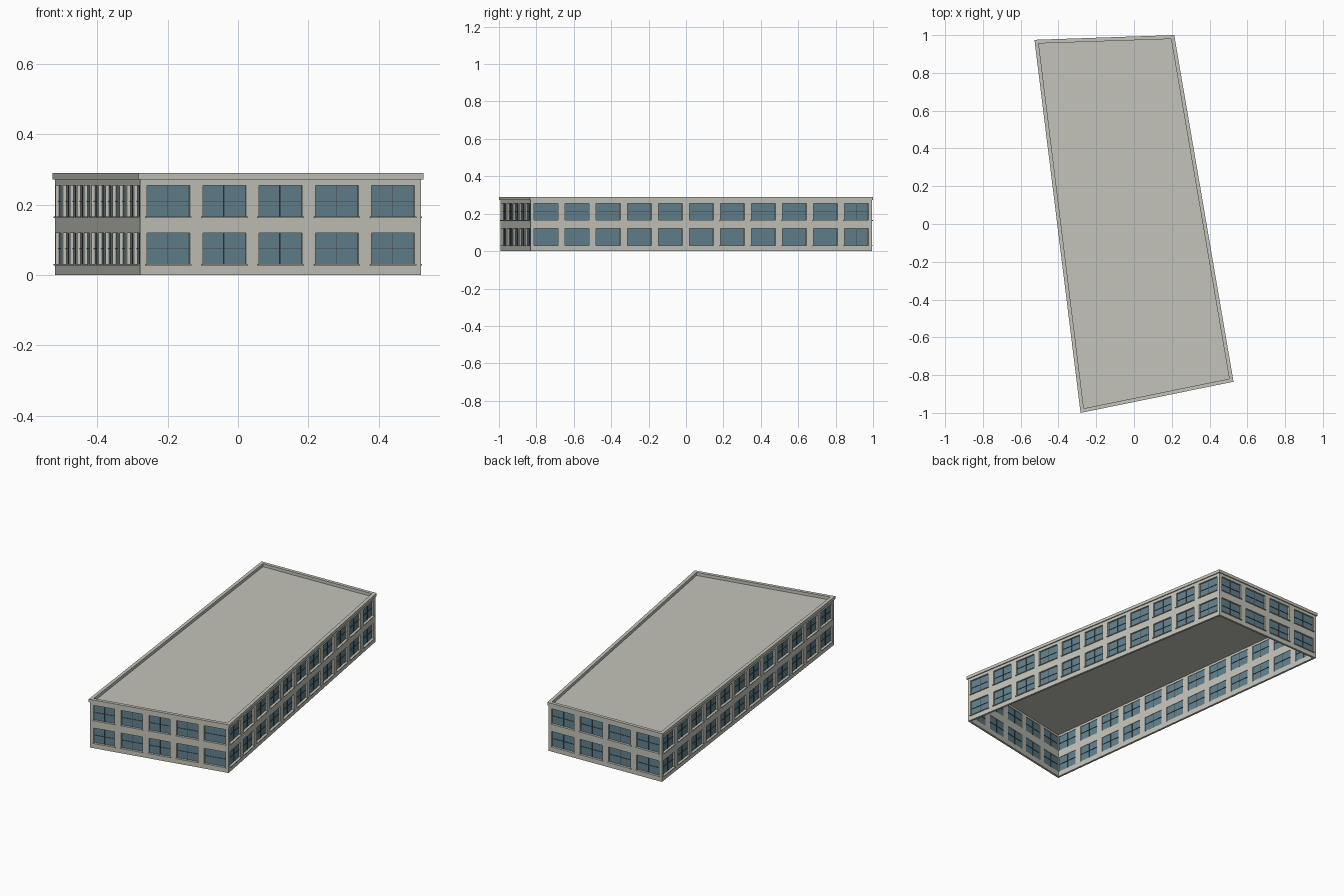
import bpy, bmesh
from mathutils import Vector, Matrix

cube = bpy.data.objects.get("Cube")
if cube:
    bpy.data.objects.remove(cube)

CORNERS = [(-0.283, -1.0), (0.527, -0.835), (0.213, 1.0), (-0.527, 0.975)]
BAYS = [5, 11, 4, 12]            # front, right-hand long side, back, other long side
ROWS = [0, 0.03, 0.12, 0.165, 0.255, 0.272]
TOP = 0.29
GAP = 0.038                      # pier between neighbouring windows
GLASS_DEPTH = 0.01


def material(name, colour):
    mat = bpy.data.materials.new(name)
    mat.use_nodes = True
    mat.diffuse_color = (*colour, 1)
    mat.node_tree.nodes["Principled BSDF"].inputs["Base Color"].default_value = (*colour, 1)
    return mat


concrete = material("pale concrete", (0.55, 0.55, 0.49))
glass = material("blue glass", (0.12, 0.22, 0.27))
metal = material("dark metal", (0.06, 0.07, 0.07))


def finish(name, bm, mat):
    bmesh.ops.remove_doubles(bm, verts=bm.verts, dist=1e-5)
    mesh = bpy.data.meshes.new(name)
    bm.to_mesh(mesh)
    bm.free()
    mesh.materials.append(mat)
    obj = bpy.data.objects.new(name, mesh)
    bpy.context.collection.objects.link(obj)
    return obj


def inset(poly, dist):
    """Move every side of a counter-clockwise outline inwards."""
    result = []
    for i, p in enumerate(poly):
        a = (p - poly[i - 1]).normalized()
        b = (poly[(i + 1) % len(poly)] - p).normalized()
        na, nb = Vector((-a.y, a.x)), Vector((-b.y, b.x))
        result.append(p + (na + nb) * dist / (1 + na.dot(nb)))
    return result


def at(p, z):
    return Vector((p.x, p.y, z))


def quad(bm, *points):
    return bm.faces.new([bm.verts.new(p) for p in points])


def box(bm, p, along, out, size):
    """Box centred on p, sized along the wall, outwards and upwards."""
    axes = Matrix((along, out, Vector((0, 0, 1)))).transposed().to_4x4()
    bmesh.ops.create_cube(bm, size=1,
                          matrix=Matrix.Translation(p) @ axes @ Matrix.Diagonal((*size, 1)))


outline = [Vector(c) for c in CORNERS]
wall_line = inset(outline, 0.006)

# Walls with window openings, plus the fittings of every window
walls, panes, sills, bars = (bmesh.new() for _ in range(4))
for i, count in enumerate(BAYS):
    start, end = wall_line[i], wall_line[(i + 1) % 4]
    length = (end - start).length
    flat = (end - start) / length
    along, out = at(flat, 0), Vector((flat.y, -flat.x, 0))
    pitch = length / count
    width = pitch - GAP

    cuts = [0]
    for k in range(count):
        cuts += [k * pitch + GAP / 2, (k + 1) * pitch - GAP / 2]
    cuts.append(length)

    for c, (u, v) in enumerate(zip(cuts, cuts[1:])):
        p, q = start + flat * u, start + flat * v
        mid = (p + q) / 2
        for r, (low, high) in enumerate(zip(ROWS, ROWS[1:])):
            if c % 2 == 0 or r % 2 == 0:
                quad(walls, at(p, low), at(q, low), at(q, high), at(p, high))
                continue
            back = out * -GLASS_DEPTH
            centre = at(mid, (low + high) / 2) + back
            quad(panes, at(p, low) + back, at(q, low) + back,
                 at(q, high) + back, at(p, high) + back)
            box(sills, at(mid, low - 0.001), along, out, (width + 0.008, 0.012, 0.004))
            box(bars, centre, along, out, (0.0012, 0.006, high - low))
            box(bars, centre, along, out, (width, 0.006, 0.0012))

wall_obj = finish("outer_walls", walls, concrete)
shell = wall_obj.modifiers.new("thickness", "SOLIDIFY")
shell.thickness = 0.0125
shell.offset = -1
shell.use_even_offset = True
finish("window_panes", panes, glass)
finish("window_sills", sills, concrete)
finish("window_bars", bars, metal)

# Parapet ring around the roof edge
bm = bmesh.new()
inner = inset(outline, 0.02)
low = ROWS[-1]
for i in range(4):
    j = (i + 1) % 4
    a, b, c, d = outline[i], outline[j], inner[j], inner[i]
    quad(bm, at(a, low), at(b, low), at(b, TOP), at(a, TOP))
    quad(bm, at(a, TOP), at(b, TOP), at(c, TOP), at(d, TOP))
    quad(bm, at(d, TOP), at(c, TOP), at(c, low), at(d, low))
    quad(bm, at(d, low), at(c, low), at(b, low), at(a, low))
finish("parapet", bm, concrete)

# Roof slab, open underneath
bm = bmesh.new()
base = bm.faces.new([bm.verts.new(at(p, low - 0.004)) for p in inset(outline, 0.018)])
raised = bmesh.ops.extrude_face_region(bm, geom=[base], use_keep_orig=True)
bmesh.ops.translate(bm, vec=(0, 0, 0.004),
                    verts=[g for g in raised["geom"] if isinstance(g, bmesh.types.BMVert)])
bmesh.ops.recalc_face_normals(bm, faces=bm.faces)
finish("roof_slab", bm, concrete)
